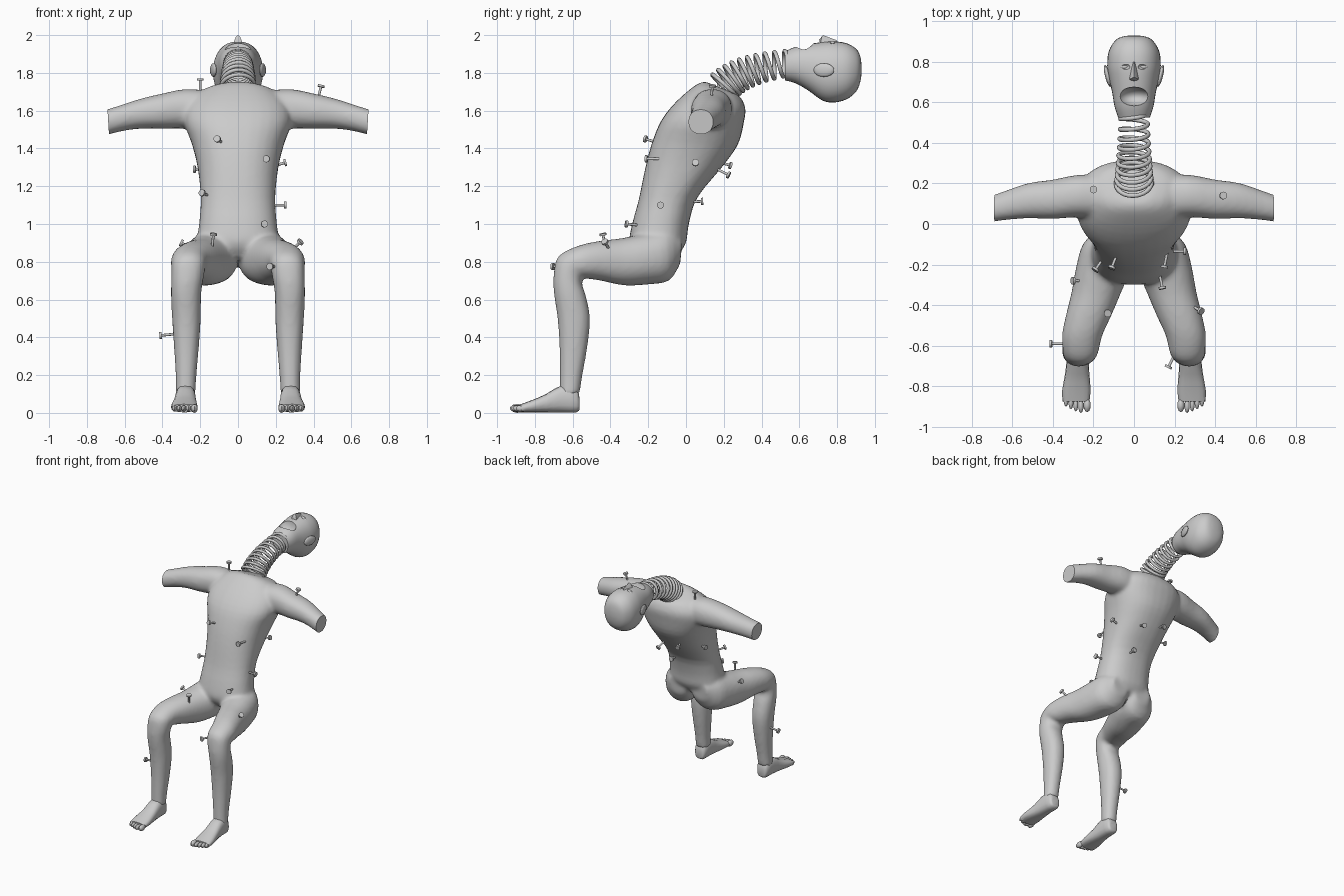
import bpy, bmesh
from math import sin, cos, pi, radians
from mathutils import Vector, Matrix

if "Cube" in bpy.data.objects:
    bpy.data.objects.remove(bpy.data.objects["Cube"])


def activate(ob):
    bpy.ops.object.select_all(action='DESELECT')
    ob.select_set(True)
    bpy.context.view_layer.objects.active = ob


def finish(name, bm, angle=40):
    bmesh.ops.recalc_face_normals(bm, faces=bm.faces)
    me = bpy.data.meshes.new(name)
    bm.to_mesh(me)
    bm.free()
    ob = bpy.data.objects.new(name, me)
    bpy.context.collection.objects.link(ob)
    activate(ob)
    bpy.ops.object.shade_smooth_by_angle(angle=radians(angle))
    return ob


def apply_mod(ob, kind, **props):
    activate(ob)
    m = ob.modifiers.new(kind, kind)
    for k, v in props.items():
        setattr(m, k, v)
    bpy.ops.object.modifier_apply(modifier=m.name)


def spline(rows, steps):
    # Catmull-Rom between rows of numbers
    out = []
    for i in range(len(rows) - 1):
        a, b, c, d = (rows[max(0, min(len(rows) - 1, i + k))] for k in (-1, 0, 1, 2))
        for j in range(steps):
            t = j / steps
            out.append([q + .5 * t * (r - p + t * (2*p - 5*q + 4*r - s + t * (3*(q - r) + s - p)))
                        for p, q, r, s in zip(a, b, c, d)])
    return out + [list(rows[-1])]


def loft(bm, sections, n=24, power=2.2):
    # skin closed rings given as (centre, half axis u, half axis v)
    def sp(x):
        return abs(x) ** (2 / power) * (1 if x >= 0 else -1)
    rings = [[bm.verts.new(c + u * sp(cos(2*pi*i/n)) + v * sp(sin(2*pi*i/n))) for i in range(n)]
             for c, u, v in sections]
    for r, q in zip(rings, rings[1:]):
        for i in range(n):
            bm.faces.new((r[i], r[(i+1) % n], q[(i+1) % n], q[i]))
    bm.faces.new(rings[0])
    bm.faces.new(rings[-1])


def side_loft(bm, rows, side=1, steps=3, **kw):
    # rows: side-view points a and b, then centre x and half width
    secs = []
    for ya, za, yb, zb, x, w in spline(rows, steps):
        a, b = Vector((0, ya, za)), Vector((0, yb, zb))
        secs.append(((a + b) / 2 + Vector((side * x, 0, 0)), (a - b) / 2, Vector((w, 0, 0))))
    loft(bm, secs, **kw)


def ellipsoid(bm, loc, size, rot=0, seg=16):
    m = Matrix.Translation(loc) @ Matrix.Rotation(rot, 4, 'Z') @ Matrix.Diagonal((*size, 1))
    bmesh.ops.create_uvsphere(bm, u_segments=seg, v_segments=seg // 2, radius=1, matrix=m)


# body: torso, arm stumps and legs fused into one skin
bm = bmesh.new()
side_loft(bm, [(.10, 1.755, .26, 1.69, 0, .10), (.05, 1.735, .29, 1.67, 0, .19),
               (-.05, 1.65, .315, 1.61, 0, .27), (-.13, 1.55, .305, 1.53, 0, .285),
               (-.18, 1.43, .275, 1.42, 0, .245), (-.215, 1.3, .19, 1.3, 0, .214),
               (-.25, 1.13, .06, 1.14, 0, .197), (-.285, 1, .015, 1, 0, .206),
               (-.30, .9, 0, .9, 0, .212), (-.26, .83, -.05, .83, 0, .15),
               (-.22, .81, -.1, .81, 0, .08)], n=32, power=2.3)
leg = [(-.02, .93, -.03, .79, .10, .07), (-.10, .97, -.09, .70, .125, .125),
       (-.22, .95, -.20, .68, .148, .137), (-.34, .925, -.33, .675, .185, .123),
       (-.46, .91, -.45, .70, .225, .112), (-.57, .885, -.52, .71, .255, .1),
       (-.675, .83, -.545, .715, .262, .09), (-.70, .74, -.55, .68, .268, .085),
       (-.70, .64, -.53, .62, .275, .08), (-.68, .5, -.508, .5, .273, .076),
       (-.67, .35, -.522, .35, .273, .066), (-.668, .2, -.548, .2, .275, .055),
       (-.668, .1, -.563, .1, .277, .052)]
arm = [(.12, .13, 1.60, .11, .10), (.27, .138, 1.61, .105, .105), (.40, .122, 1.598, .097, .093),
       (.52, .115, 1.583, .087, .079), (.62, .095, 1.56, .074, .070), (.74, .065, 1.525, .060, .066)]
for s in (1, -1):
    side_loft(bm, leg, s)
    loft(bm, [(Vector((s*x, y, z)), Vector((0, hy, 0)), Vector((0, 0, hz)))
              for x, y, z, hy, hz in spline(arm, 3)])
body = finish("body", bm)
apply_mod(body, 'REMESH', mode='VOXEL', voxel_size=.013)
apply_mod(body, 'SMOOTH', factor=.5, iterations=6)

# flat cut at the arm ends
bm = bmesh.new()
bm.from_mesh(body.data)
for s in (1, -1):
    cut = bmesh.ops.bisect_plane(bm, geom=bm.verts[:] + bm.edges[:] + bm.faces[:],
                                 plane_co=(s*.687, .07, 1.54), plane_no=(s, 0, -.06), clear_outer=True)
    edges = [e for e in cut['geom_cut'] if isinstance(e, bmesh.types.BMEdge)]
    bmesh.ops.holes_fill(bm, edges=edges)
bm.to_mesh(body.data)
bm.free()
activate(body)
bpy.ops.object.shade_smooth_by_angle(angle=radians(40))

# feet with toes
foot = [(-.563, .07, -.563, .02, .277, .03), (-.58, .13, -.58, .003, .277, .047),
        (-.66, .145, -.66, .003, .278, .053), (-.74, .1, -.74, .003, .28, .06),
        (-.82, .066, -.82, .003, .284, .07), (-.875, .046, -.875, .003, .286, .066)]
toes = [(.231, -.893, .019), (.262, -.897, .014), (.287, -.889, .013), (.311, -.879, .013), (.335, -.866, .013)]
for s, label in ((1, "left"), (-1, "right")):
    bm = bmesh.new()
    side_loft(bm, foot, s, steps=2, n=16, power=2.6)
    for x, y, r in toes:
        ellipsoid(bm, (s*x, y, .024), (r, .037, r + .005), seg=10)
    finish(label + "_foot", bm)

# tilted-back head
bm = bmesh.new()
side_loft(bm, [(.525, 1.915, .525, 1.76, 0, .078), (.58, 1.938, .58, 1.745, 0, .096),
               (.65, 1.952, .65, 1.705, 0, .108), (.72, 1.963, .72, 1.655, 0, .124),
               (.78, 1.967, .78, 1.643, 0, .132), (.85, 1.957, .85, 1.66, 0, .125),
               (.90, 1.928, .90, 1.70, 0, .097), (.922, 1.89, .922, 1.75, 0, .065),
               (.93, 1.84, .93, 1.80, 0, .02)], n=32)
head = finish("head", bm)

# open mouth and eye sockets carved out
bm = bmesh.new()
ellipsoid(bm, (0, .628, 1.965), (.078, .048, .085), seg=24)
for s in (1, -1):
    ellipsoid(bm, (s*.048, .775, 1.973), (.03, .017, .022))
cutter = finish("face_cutter", bm)
apply_mod(head, 'BOOLEAN', operation='DIFFERENCE', solver='EXACT', object=cutter)
bpy.data.objects.remove(cutter)
activate(head)
bpy.ops.object.shade_smooth_by_angle(angle=radians(40))

# nose, eyelids and ears
bm = bmesh.new()
pts = [(0, .725, 2.0), (0, .705, 1.975), (0, .80, 1.972)]
pts += [(s*x, y, z) for s in (1, -1) for x, y, z in ((.027, .712, 1.95), (.012, .80, 1.95), (.012, .718, 1.99))]
bmesh.ops.convex_hull(bm, input=[bm.verts.new(p) for p in pts])
finish("nose", bm, 60)
for s, label in ((1, "left"), (-1, "right")):
    bm = bmesh.new()
    ellipsoid(bm, (s*.046, .775, 1.943), (.024, .013, .014))
    finish(label + "_eye", bm)
    bm = bmesh.new()
    ellipsoid(bm, (s*.13, .73, 1.815), (.013, .056, .036), rot=-s*radians(14))
    finish(label + "_ear", bm)

# coil spring neck
p0, p1, p2 = Vector((0, .19, 1.715)), Vector((0, .27, 1.82)), Vector((0, .545, 1.852))
turns, per = 10, 24
cu = bpy.data.curves.new("spring_neck", 'CURVE')
cu.dimensions = '3D'
cu.bevel_depth = .011
cu.bevel_resolution = 2
cu.use_fill_caps = True
sp = cu.splines.new('POLY')
sp.points.add(turns * per)
for i, p in enumerate(sp.points):
    t, a = i / (turns * per), 2 * pi * i / per
    tan = ((p1 - p0) * (1 - t) + (p2 - p1) * t).normalized()
    c = p0 * (1 - t)**2 + p1 * 2*t*(1 - t) + p2 * t*t
    r = .09 - .024 * t
    p.co = (*(c + r * (Vector((cos(a), 0, 0)) + tan.cross(Vector((1, 0, 0))) * sin(a))), 1)
spring = bpy.data.objects.new("spring_neck", cu)
bpy.context.collection.objects.link(spring)
activate(spring)
bpy.ops.object.convert(target='MESH')
bpy.ops.object.shade_smooth_by_angle(angle=radians(50))

# nails: head position and outward direction
nails = [((-.2, .17, 1.765), (0, 0, 1)), ((.44, .14, 1.73), (.25, .1, 1)),
         ((-.11, -.215, 1.45), (-.4, -1, .3)), ((.15, -.21, 1.345), (-.2, -1, 0)),
         ((.25, .05, 1.325), (1, 0, .3)), ((-.23, .08, 1.29), (-1, .2, 0)),
         ((-.09, .235, 1.31), (-.2, 1, -.3)), ((.09, .225, 1.26), (.2, 1, -.5)),
         ((-.19, -.225, 1.165), (-.7, -1, .3)), ((.25, -.135, 1.1), (1, 0, 0)),
         ((.14, -.315, 1.0), (.2, -1, .1)), ((.07, .085, 1.12), (0, 1, .05)),
         ((-.13, -.44, .945), (.1, -.2, 1)), ((-.3, -.28, .9), (-1, 0, .5)),
         ((.33, -.43, .905), (.5, -.3, .5)), ((.17, -.705, .775), (-.5, -1, 0)),
         ((-.41, -.59, .41), (-1, 0, -.1))]
bm = bmesh.new()
for pos, d in nails:
    d = Vector(d).normalized()
    rot = d.to_track_quat('Z', 'Y').to_matrix().to_4x4()
    for off, r, h in ((-.05, .007, .1), (0, .019, .012)):
        bmesh.ops.create_cone(bm, cap_ends=True, segments=10, radius1=r, radius2=r, depth=h,
                              matrix=Matrix.Translation(Vector(pos) + d * off) @ rot)
finish("nails", bm)
